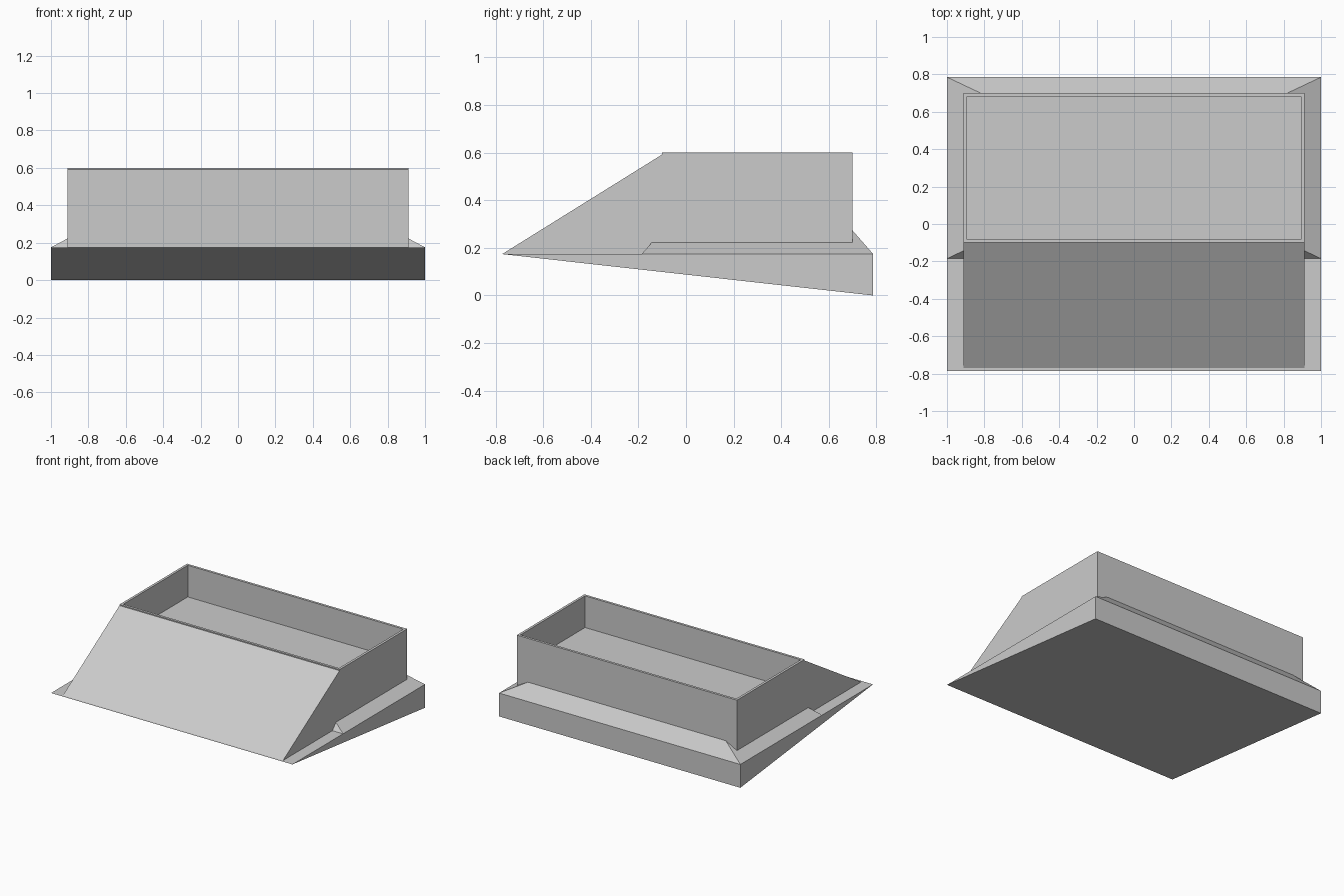
import bpy
import bmesh

if "Cube" in bpy.data.objects:
    bpy.data.objects.remove(bpy.data.objects["Cube"], do_unlink=True)

GREY = (0.6, 0.6, 0.6, 1.0)
grey = bpy.data.materials.new("light grey")
grey.use_nodes = True
grey.diffuse_color = GREY
grey.node_tree.nodes["Principled BSDF"].inputs["Base Color"].default_value = GREY


def finish(name, bm):
    """Turn a bmesh into a flat-shaded grey object."""
    bmesh.ops.recalc_face_normals(bm, faces=bm.faces)
    mesh = bpy.data.meshes.new(name)
    bm.to_mesh(mesh)
    bm.free()
    mesh.materials.append(grey)
    obj = bpy.data.objects.new(name, mesh)
    bpy.context.collection.objects.link(obj)
    return obj


def side_profile(profile, half_width):
    """Extrude a (y, z) outline across x; returns the bmesh."""
    bm = bmesh.new()
    face = bm.faces.new([bm.verts.new((-half_width, y, z)) for y, z in profile])
    out = bmesh.ops.extrude_face_region(bm, geom=[face], use_keep_orig=True)
    moved = [v for v in out["geom"] if isinstance(v, bmesh.types.BMVert)]
    bmesh.ops.translate(bm, verts=moved, vec=(2 * half_width, 0, 0))
    return bm


# Wedge base with a level top and a sloping underside
BASE_TOP = 0.175
finish("wedge_base", side_profile(
    [(-0.785, BASE_TOP), (0.785, 0), (0.785, BASE_TOP)], 1.0))

# Tray body: sloping front, with the top recessed inside a thin rim
RIM_TOP, FLOOR, WALL = 0.6, 0.363, 0.026
bm = side_profile([(-0.77, BASE_TOP), (0.7, BASE_TOP), (0.7, RIM_TOP),
                   (-0.1, RIM_TOP), (-0.1, 0.592)], 0.912)
bmesh.ops.recalc_face_normals(bm, faces=bm.faces)
top = max(bm.faces, key=lambda f: f.calc_center_median().z)
bmesh.ops.inset_region(bm, faces=[top], thickness=WALL)
out = bmesh.ops.extrude_face_region(bm, geom=[top])
sunk = [v for v in out["geom"] if isinstance(v, bmesh.types.BMVert)]
bmesh.ops.translate(bm, verts=sunk, vec=(0, 0, FLOOR - RIM_TOP))
if top.is_valid:
    bmesh.ops.delete(bm, geom=[top], context="FACES_ONLY")
finish("tray_body", bm)

# Hipped skirt that rises from the base edges into the tray body
bm = bmesh.new()
rings = []
for half_x, front, back, z in ((1.0, -0.185, 0.785, BASE_TOP),
                               (0.82, -0.1, 0.7, 0.272)):
    rings.append([bm.verts.new((x, y, z)) for x, y in (
        (-half_x, front), (half_x, front), (half_x, back), (-half_x, back))])
low, high = rings
for i in range(4):
    j = (i + 1) % 4
    bm.faces.new((low[i], low[j], high[j], high[i]))
bm.faces.new(high)
finish("hipped_skirt", bm)
